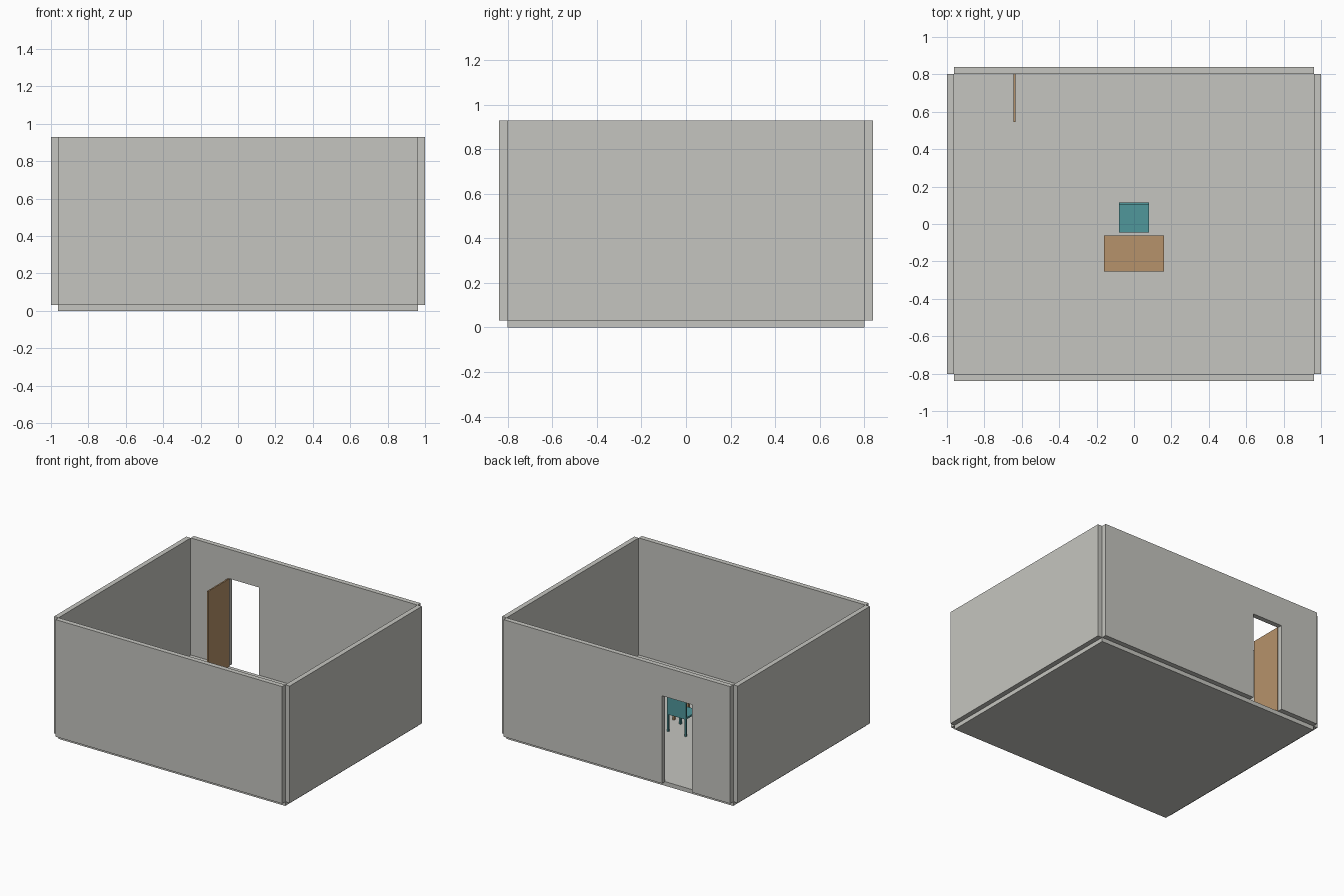
import bpy
import bmesh
from mathutils import Vector

if "Cube" in bpy.data.objects:
    bpy.data.objects.remove(bpy.data.objects["Cube"], do_unlink=True)


def material(name, rgb):
    mat = bpy.data.materials.new(name)
    mat.use_nodes = True
    colour = (*rgb, 1.0)
    mat.diffuse_color = colour
    mat.node_tree.nodes["Principled BSDF"].inputs["Base Color"].default_value = colour
    return mat


def finish(name, bm, mat):
    bmesh.ops.recalc_face_normals(bm, faces=bm.faces)
    mesh = bpy.data.meshes.new(name)
    bm.to_mesh(mesh)
    bm.free()
    mesh.materials.append(mat)
    obj = bpy.data.objects.new(name, mesh)
    bpy.context.collection.objects.link(obj)
    return obj


def box(name, low, high, mat):
    """Box between two opposite corners."""
    low, high = Vector(low), Vector(high)
    bm = bmesh.new()
    bmesh.ops.create_cube(bm, size=1)
    bmesh.ops.scale(bm, vec=high - low, verts=bm.verts)
    bmesh.ops.translate(bm, vec=(low + high) / 2, verts=bm.verts)
    return finish(name, bm, mat)


def legs(name, x0, x1, y0, y1, top, size, mat):
    """Four square legs just inside the corners of a rectangle."""
    for side, x in (("right", x0), ("left", x1 - size)):
        for end, y in (("front", y0), ("back", y1 - size)):
            box(f"{name}_leg_{end}_{side}", (x, y, FLOOR), (x + size, y + size, top), mat)


plaster = material("pale grey plaster", (0.56, 0.56, 0.525))
wood = material("light brown wood", (0.47, 0.29, 0.145))
teal = material("teal", (0.08, 0.31, 0.33))

# Room dimensions
X, Y = 0.962, 0.801
WALL = 0.038
FLOOR, TOP = 0.032, 0.93
DOOR_L, DOOR_R, DOOR_TOP = -0.64, -0.384, 0.705

# Floor and plain walls, open at the corners
box("floor", (-X, -Y, 0), (X, Y, FLOOR), plaster)
box("front_wall", (-X, -Y - WALL, FLOOR), (X, -Y, TOP), plaster)
box("left_wall", (X, -Y, FLOOR), (X + WALL, Y, TOP), plaster)
box("right_wall", (-X - WALL, -Y, FLOOR), (-X, Y, TOP), plaster)

# Back wall: outline with a doorway notch, extruded
outline = [(-X, FLOOR), (DOOR_L, FLOOR), (DOOR_L, DOOR_TOP), (DOOR_R, DOOR_TOP),
           (DOOR_R, FLOOR), (X, FLOOR), (X, TOP), (-X, TOP)]
bm = bmesh.new()
face = bm.faces.new([bm.verts.new((x, Y, z)) for x, z in outline])
grown = bmesh.ops.extrude_face_region(bm, geom=[face])
moved = [v for v in grown["geom"] if isinstance(v, bmesh.types.BMVert)]
bmesh.ops.translate(bm, vec=(0, WALL, 0), verts=moved)
finish("back_wall", bm, plaster)

# Door standing open into the room
box("door", (DOOR_L - 0.005, Y - 0.256, FLOOR), (DOOR_L + 0.006, Y, DOOR_TOP), wood)

# Desk
box("desk_top", (-0.16, -0.253, 0.259), (0.16, -0.062, 0.272), wood)
legs("desk", -0.16, 0.16, -0.253, -0.062, 0.259, 0.016, wood)

# Chair facing the desk
box("chair_seat", (-0.08, -0.045, 0.163), (0.08, 0.115, 0.176), teal)
box("chair_back", (-0.08, 0.102, 0.176), (0.08, 0.115, 0.32), teal)
legs("chair", -0.08, 0.08, -0.045, 0.115, 0.163, 0.013, teal)
